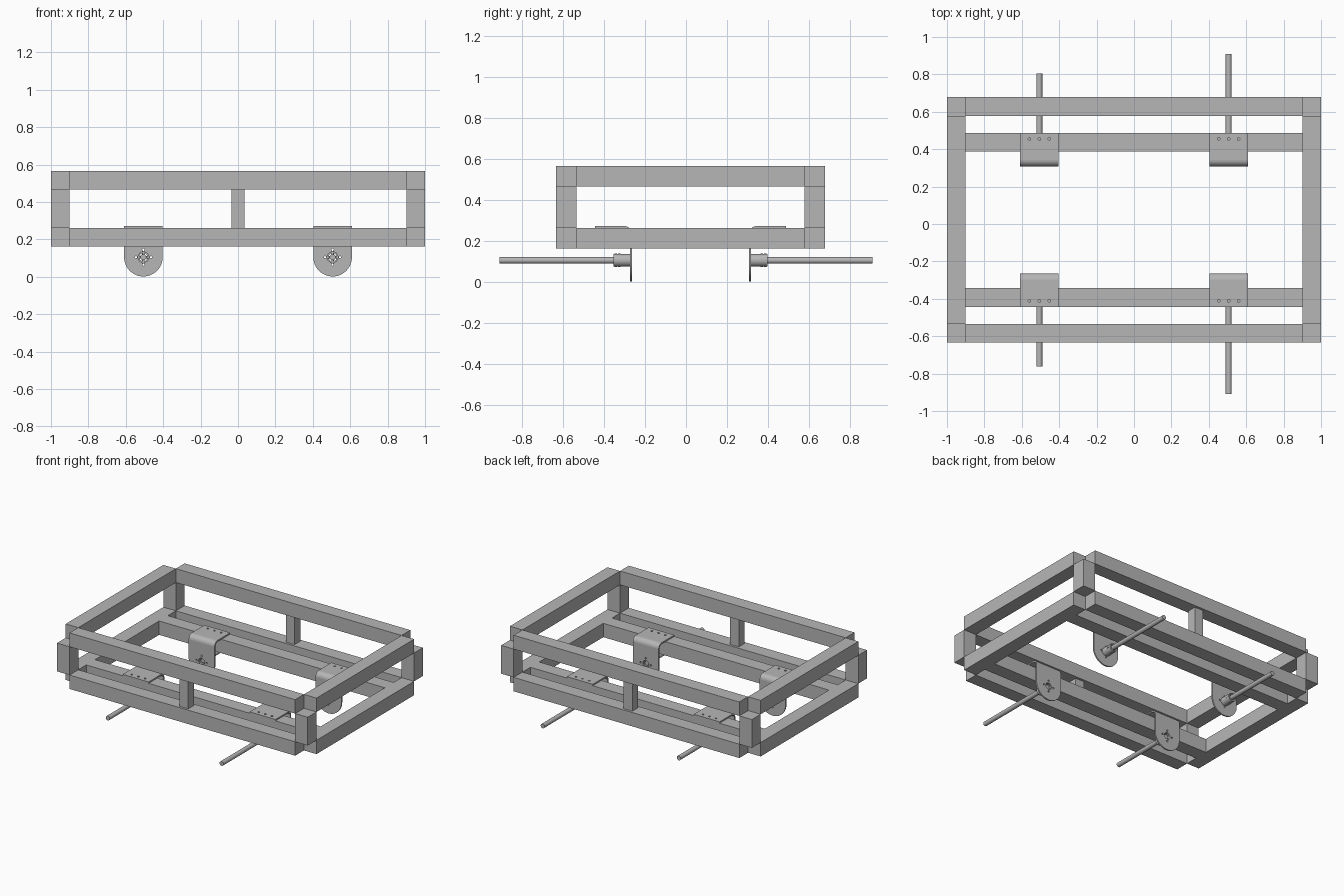
import bpy
import bmesh
from math import pi, sin, cos
from mathutils import Vector

cube = bpy.data.objects.get("Cube")
if cube:
    bpy.data.objects.remove(cube, do_unlink=True)

grey = bpy.data.materials.new("plain grey")
grey.use_nodes = True
colour = (0.47, 0.47, 0.47, 1)
grey.diffuse_color = colour
grey.node_tree.nodes["Principled BSDF"].inputs["Base Color"].default_value = colour

CY = 0.022                  # middle of the frame in depth
LOW, HIGH = 0.162, 0.466    # undersides of the two beam layers
BAR = 0.1                   # beam thickness
HUB_X, HUB_Z = 0.506, 0.105
HALF_W, SHEET, BEND = 0.103, 0.01, 0.035
FACE, DECK = 0.286, LOW + BAR + SHEET   # inner face and top of a bracket
parts = []


def add(name, bm):
    mesh = bpy.data.meshes.new(name)
    bmesh.ops.recalc_face_normals(bm, faces=bm.faces)
    bm.to_mesh(mesh)
    bm.free()
    mesh.materials.append(grey)
    ob = bpy.data.objects.new(name, mesh)
    bpy.context.collection.objects.link(ob)
    parts.append(ob)
    return ob


def box(name, x, y, z):
    """Box from (low, high) pairs."""
    bm = bmesh.new()
    bmesh.ops.create_cube(bm, size=1)
    for v in bm.verts:
        v.co = Vector([(a + b) / 2 + c * (b - a) for c, (a, b) in zip(v.co, (x, y, z))])
    return add(name, bm)


def circle(r, x=0, y=0, n=24):
    return [(x + r * cos(2 * pi * i / n), y + r * sin(2 * pi * i / n)) for i in range(n)]


def sheet(name, loops, depth, loc, rot):
    """Outline with holes, extruded evenly about its plane."""
    curve = bpy.data.curves.new(name, "CURVE")
    curve.dimensions = "2D"
    curve.fill_mode = "BOTH"
    curve.extrude = depth / 2
    for loop in loops:
        s = curve.splines.new("POLY")
        s.points.add(len(loop) - 1)
        for p, (x, y) in zip(s.points, loop):
            p.co = (x, y, 0, 1)
        s.use_cyclic_u = True
    temp = bpy.data.objects.new(name + "_outline", curve)
    bpy.context.collection.objects.link(temp)
    solid = bpy.data.meshes.new_from_object(
        temp.evaluated_get(bpy.context.evaluated_depsgraph_get()))
    bm = bmesh.new()
    bm.from_mesh(solid)
    bmesh.ops.remove_doubles(bm, verts=bm.verts, dist=0.0001)
    bpy.data.objects.remove(temp, do_unlink=True)
    bpy.data.curves.remove(curve)
    bpy.data.meshes.remove(solid)
    ob = add(name, bm)
    ob.location, ob.rotation_euler = loc, rot
    return ob


UPRIGHT = (pi / 2, 0, 0)        # outline in x and z
SIDEWAYS = (pi / 2, 0, pi / 2)  # outline in y and z


def span(side, a, b):
    return tuple(sorted((CY + side * a, CY + side * b)))


# Beams of both frame layers, leaving open corners
for layer, z in (("lower", LOW), ("upper", HIGH)):
    zs = (z, z + BAR)
    for side, label in ((-1, "front"), (1, "back")):
        box(f"{layer}_{label}_beam", (-0.9, 0.9), span(side, 0.556, 0.656), zs)
        box(f"{layer}_{'left' if side > 0 else 'right'}_beam",
            tuple(sorted((side * 0.9, side))), (CY - 0.556, CY + 0.556), zs)

for side, end in ((-1, "front"), (1, "back")):
    # Inner beam and the posts between the layers
    box(f"{end}_inner_beam", (-0.9, 0.9), span(side, 0.365, 0.465), (LOW, LOW + BAR))
    posts = (LOW + BAR, HIGH)
    box(f"{end}_middle_post", (-0.035, 0.035), span(side, 0.573, 0.639), posts)
    for hand, flank in ((-1, "right"), (1, "left")):
        tag = f"{end}_{flank}"
        cx = hand * HUB_X
        box(f"{tag}_corner_post", tuple(sorted((hand * 0.9, hand))),
            span(side, 0.556, 0.656), posts)

        # Bracket plate with a round foot, bore and four screw holes
        foot = [(HALF_W * cos(a), -HALF_W * sin(a))
                for a in (pi * i / 24 for i in range(25))]
        rise = DECK - BEND - HUB_Z
        outline = foot + [(-HALF_W, rise), (HALF_W, rise)]
        holes = [circle(0.006, x * 0.04, y * 0.04, 16)
                 for x, y in ((1, 0), (-1, 0), (0, 1), (0, -1))]
        sheet(f"{tag}_bracket_plate", [outline, circle(0.024)] + holes, SHEET,
              (cx, CY + side * (FACE + SHEET / 2), HUB_Z), UPRIGHT)

        # Bracket bend
        turn = [pi / 2 * i / 8 for i in range(9)]
        arc = [(-side * r * cos(a), r * sin(a))
               for r, angles in ((BEND, turn), (BEND - SHEET, turn[::-1])) for a in angles]
        sheet(f"{tag}_bracket_bend", [arc], 2 * HALF_W,
              (cx, CY + side * (FACE + BEND), DECK - BEND), SIDEWAYS)

        # Bracket top with three bolt holes
        y0, y1 = span(side, FACE + BEND, 0.465)
        top = [(-HALF_W, y0), (HALF_W, y0), (HALF_W, y1), (-HALF_W, y1)]
        bolts = [circle(0.007, x * 0.053, CY + side * 0.433, 16) for x in (-1, 0, 1)]
        sheet(f"{tag}_bracket_top", [top] + bolts, SHEET, (cx, 0, DECK - SHEET / 2), (0, 0, 0))

        # Hub sleeve and its set screws
        sheet(f"{tag}_hub", [circle(0.031), circle(0.022)], 0.079,
              (cx, CY + side * 0.3355, HUB_Z), UPRIGHT)
        for reach in (0.347, 0.365):
            y = CY + side * reach
            for s in (-1, 1):
                sheet(f"{tag}_set_screw", [circle(0.006, n=16)], 0.018,
                      (cx + s * 0.0235, y, HUB_Z), SIDEWAYS)
                sheet(f"{tag}_set_screw", [circle(0.006, n=16)], 0.018,
                      (cx, y, HUB_Z + s * 0.0235), (0, 0, 0))

        # Axle rod
        tip = side * 0.91 if hand > 0 else CY + side * 0.783
        start = CY + side * 0.3
        sheet(f"{tag}_axle", [circle(0.016)], abs(tip - start),
              (cx, (tip + start) / 2, HUB_Z), UPRIGHT)

# Smooth the round parts, keeping sharp edges
bpy.ops.object.select_all(action="DESELECT")
for ob in parts:
    ob.select_set(True)
bpy.context.view_layer.objects.active = parts[0]
bpy.ops.object.shade_smooth_by_angle()
